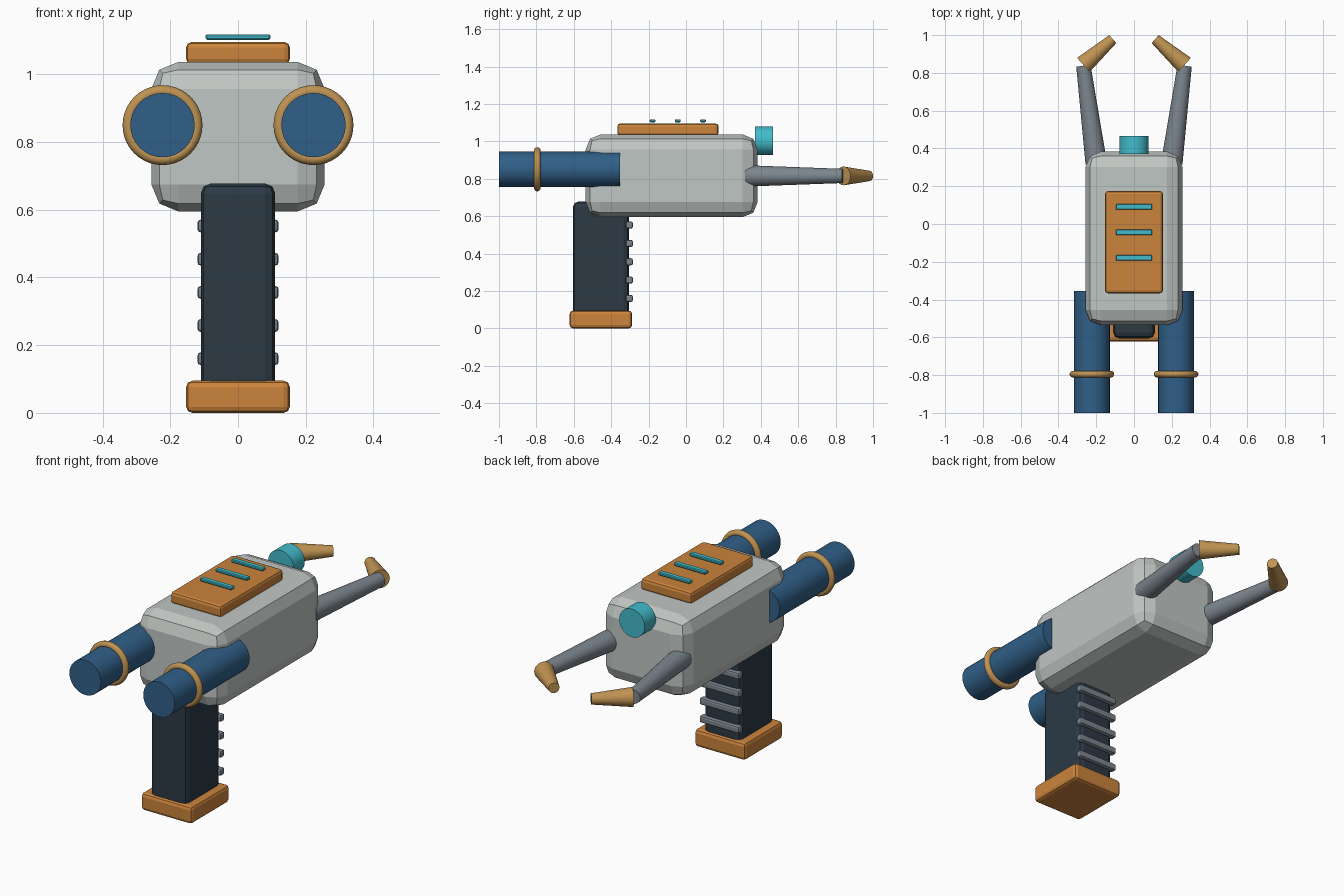
import bpy, bmesh, math
from mathutils import Vector

if "Cube" in bpy.data.objects:
    bpy.data.objects.remove(bpy.data.objects["Cube"])


def material(name, rgb):
    m = bpy.data.materials.new(name)
    m.diffuse_color = (*rgb, 1)
    m.use_nodes = True
    m.node_tree.nodes["Principled BSDF"].inputs["Base Color"].default_value = m.diffuse_color
    return m


SHELL = material("pale grey shell", (0.53, 0.57, 0.55))
ORANGE = material("orange", (0.60, 0.23, 0.045))
CYAN = material("cyan", (0.055, 0.50, 0.60))
DARK = material("dark slate", (0.025, 0.042, 0.060))
BLUE = material("blue", (0.030, 0.115, 0.245))
BRASS = material("brass", (0.52, 0.29, 0.085))
STEEL = material("steel grey", (0.20, 0.235, 0.27))


def finish(bm, name, mat):
    bmesh.ops.recalc_face_normals(bm, faces=bm.faces)
    me = bpy.data.meshes.new(name)
    bm.to_mesh(me)
    bm.free()
    me.materials.append(mat)
    ob = bpy.data.objects.new(name, me)
    bpy.context.collection.objects.link(ob)
    return ob


def smooth(ob):
    bpy.ops.object.select_all(action='DESELECT')
    ob.select_set(True)
    bpy.context.view_layer.objects.active = ob
    bpy.ops.object.shade_smooth_by_angle(angle=math.radians(35))


def box(name, lo, hi, bevel, mat, segments=2):
    """Bevelled box between two opposite corners."""
    lo, hi = Vector(lo), Vector(hi)
    bm = bmesh.new()
    bmesh.ops.create_cube(bm, size=1)
    for v in bm.verts:
        v.co = (lo + hi) / 2 + v.co * (hi - lo)
    bmesh.ops.bevel(bm, geom=bm.edges[:], offset=bevel, segments=segments,
                    profile=0.5, affect='EDGES')
    return finish(bm, name, mat)


def rod(name, start, end, r1, r2, mat, sides=32):
    """Capped cylinder or cone running from start to end."""
    start, end = Vector(start), Vector(end)
    axis = end - start
    bm = bmesh.new()
    bmesh.ops.create_cone(bm, cap_ends=True, segments=sides,
                          radius1=r1, radius2=r2, depth=axis.length)
    bm.transform(axis.to_track_quat('Z', 'Y').to_matrix().to_4x4())
    bmesh.ops.translate(bm, verts=bm.verts, vec=(start + end) / 2)
    smooth(finish(bm, name, mat))


# Main shell, grip and grip base
box("body", (-0.256, -0.536, 0.595), (0.256, 0.383, 1.037), 0.08, SHELL)
box("grip", (-0.11, -0.605, 0.05), (0.11, -0.305, 0.678), 0.03, DARK)
box("grip_base", (-0.153, -0.622, 0), (0.153, -0.288, 0.095), 0.018, ORANGE)

# Ribs on the back of the grip
for i in range(5):
    z = 0.16 + i * 0.098
    box(f"grip_rib_{i + 1}", (-0.12, -0.322, z - 0.019),
        (0.12, -0.284, z + 0.019), 0.01, STEEL)

# Top panel with three light strips
box("top_panel", (-0.153, -0.367, 1.03), (0.153, 0.174, 1.095), 0.015, ORANGE)
for i in range(3):
    y = 0.091 - i * 0.135
    box(f"light_strip_{i + 1}", (-0.096, y - 0.015, 1.102),
        (0.096, y + 0.015, 1.118), 0.004, CYAN, 1)

# Round sensor on the far end
rod("sensor", (0, 0.37, 1.003), (0, 0.466, 1.003), 0.077, 0.077, CYAN)

for side, s in (("left", -1), ("right", 1)):
    # Tube with its ring
    rod(f"{side}_tube", (s * 0.223, -1, 0.85), (s * 0.223, -0.354, 0.85),
        0.095, 0.095, BLUE)
    bpy.ops.mesh.primitive_torus_add(
        location=(s * 0.223, -0.795, 0.85), rotation=(math.pi / 2, 0, 0),
        major_radius=0.1, minor_radius=0.018,
        major_segments=40, minor_segments=12)
    ring = bpy.context.object
    ring.name = f"{side}_tube_ring"
    ring.data.materials.append(BRASS)
    smooth(ring)
    # Claw arm and inward fingertip
    rod(f"{side}_arm", (s * 0.2, 0.322, 0.815), (s * 0.268, 0.838, 0.815),
        0.057, 0.038, STEEL)
    rod(f"{side}_fingertip", (s * 0.268, 0.842, 0.815), (s * 0.112, 0.979, 0.815),
        0.05, 0.028, BRASS)
